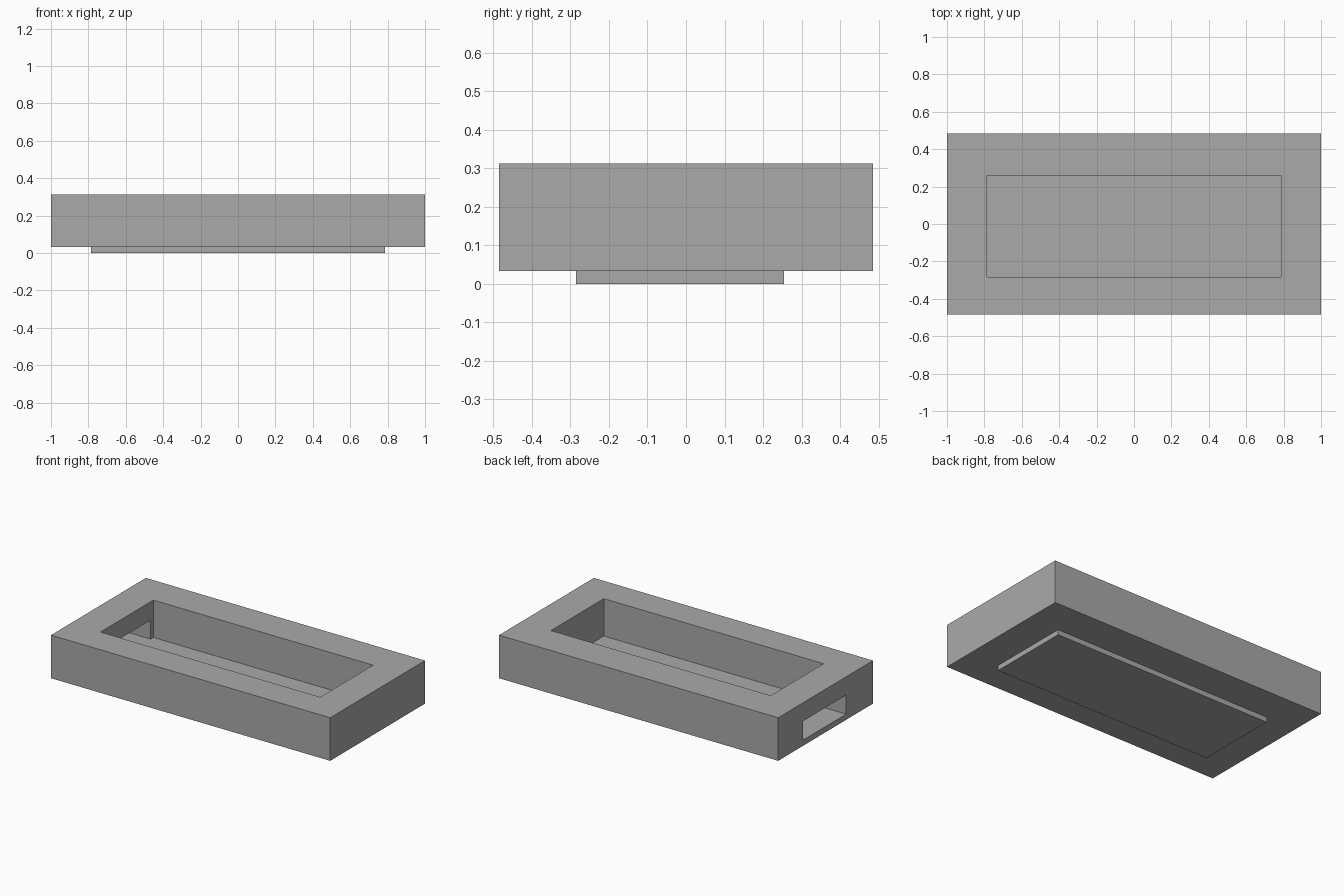
import bpy
from mathutils import Vector

if "Cube" in bpy.data.objects:
    bpy.data.objects.remove(bpy.data.objects["Cube"], do_unlink=True)

grey = bpy.data.materials.new("plain_grey")
grey.use_nodes = True
colour = (0.4, 0.4, 0.4, 1)
grey.diffuse_color = colour
grey.node_tree.nodes["Principled BSDF"].inputs["Base Color"].default_value = colour


def box(name, low, high):
    """Axis-aligned box between two corners."""
    low, high = Vector(low), Vector(high)
    bpy.ops.mesh.primitive_cube_add(size=1)
    obj = bpy.context.object
    obj.name = name
    middle, size = (low + high) / 2, high - low
    for v in obj.data.vertices:
        v.co = middle + v.co * size
    obj.data.materials.append(grey)
    return obj


def cut(target, cutter):
    """Subtract the cutter from the target, then discard it."""
    cutter.hide_render = True
    mod = target.modifiers.new("cut", "BOOLEAN")
    mod.operation, mod.solver, mod.object = "DIFFERENCE", "EXACT", cutter
    bpy.context.view_layer.objects.active = target
    bpy.ops.object.modifier_apply(modifier=mod.name)
    bpy.data.objects.remove(cutter, do_unlink=True)


BASE, FLOOR, TOP = 0.033, 0.07, 0.312

# Thick-walled tray with an open top
tray = box("tray_body", (-1, -0.485, BASE), (1, 0.485, TOP))
cut(tray, box("cavity_cutter", (-0.787, -0.283, FLOOR), (0.787, 0.258, TOP + 0.1)))

# Slot through one end wall, level with the tray floor
cut(tray, box("slot_cutter", (-1.1, -0.21, FLOOR), (-0.7, 0.23, 0.193)))

# Raised foot under the tray
box("foot_plate", (-0.785, -0.285, 0), (0.785, 0.255, BASE))
